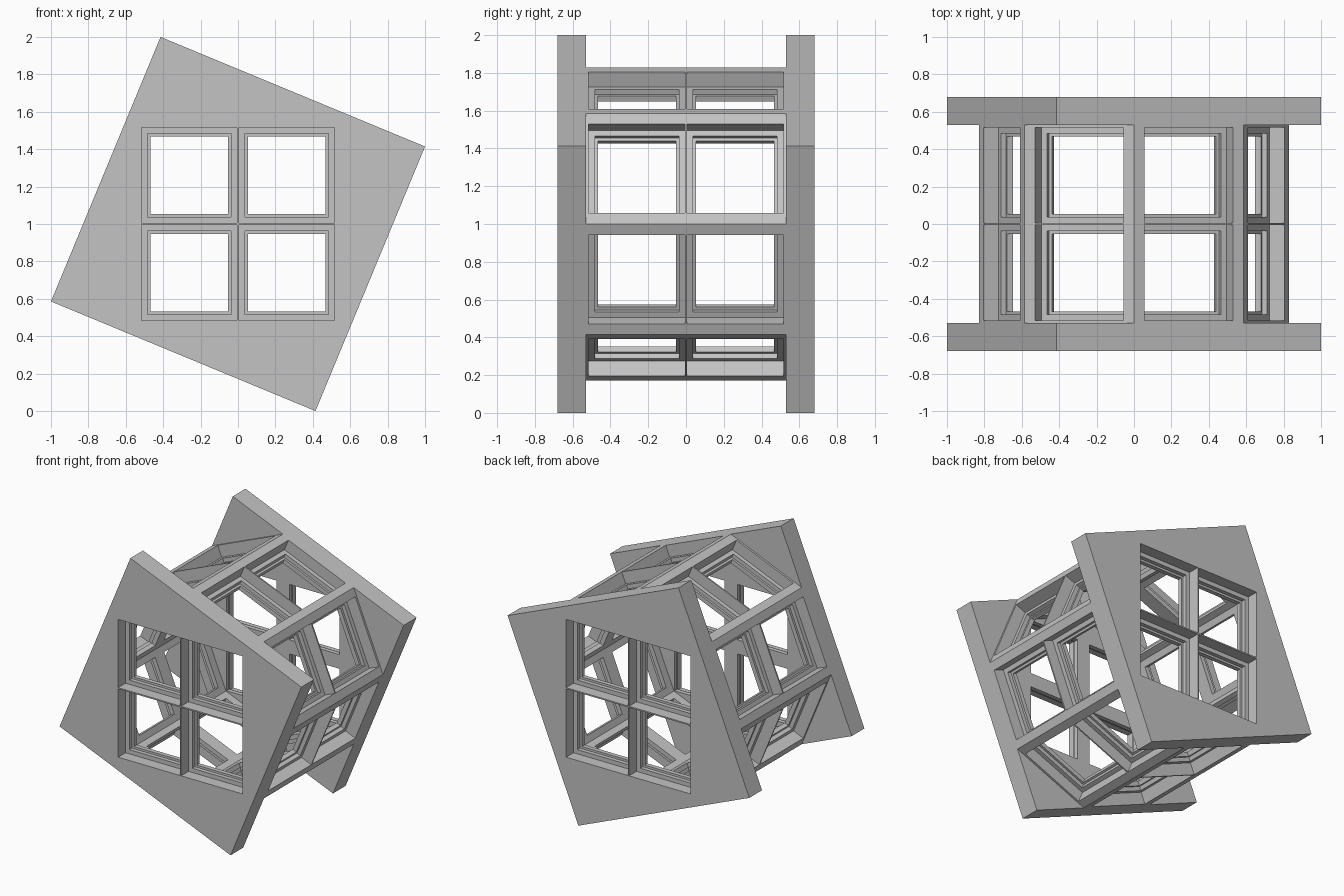
import bpy, bmesh, math
from mathutils import Vector, Matrix

cube = bpy.data.objects.get("Cube")
if cube:
    bpy.data.objects.remove(cube, do_unlink=True)

TILT = math.radians(22.5)
CENTRE = Vector((0, 0, 1))
APOTHEM = 0.7654           # from the axis to the flat sides
WALL = 0.15                # thickness of plates and drum wall
HALF_LENGTH = 0.53         # half length of the drum along y
PANE, PANE_OFFSET = 0.255, 0.26
# stepped window recess: (inset from the pane edge, depth below the surface)
STEPS = [(0, -0.02), (0, 0.087), (0.032, 0.087),
         (0.032, 0.117), (0.048, 0.117), (0.048, 0.17)]

grey = bpy.data.materials.new("plain_grey")
grey.use_nodes = True
grey.diffuse_color = (0.55, 0.55, 0.55, 1)
grey.node_tree.nodes["Principled BSDF"].inputs["Base Color"].default_value = grey.diffuse_color


def make_object(name, bm):
    bmesh.ops.recalc_face_normals(bm, faces=bm.faces)
    mesh = bpy.data.meshes.new(name)
    bm.to_mesh(mesh)
    bm.free()
    mesh.materials.append(grey)
    obj = bpy.data.objects.new(name, mesh)
    bpy.context.collection.objects.link(obj)
    return obj


def loop(bm, sides, radius, y, phase):
    angles = [phase + math.tau * i / sides for i in range(sides)]
    return [bm.verts.new(CENTRE + Vector((radius * math.cos(a), y, radius * math.sin(a))))
            for a in angles]


def bridge(bm, a, b):
    for i in range(len(a)):
        j = (i + 1) % len(a)
        bm.faces.new((a[i], a[j], b[j], b[i]))


def add_pane(bm, frame, u, v):
    """Add one stepped square recess cutter in the frame (u, v, depth)."""
    rings = []
    for inset, depth in STEPS:
        h = PANE - inset
        rings.append([bm.verts.new(frame @ Vector((u + su * h, v + sv * h, depth)))
                      for su, sv in ((-1, -1), (1, -1), (1, 1), (-1, 1))])
    for a, b in zip(rings, rings[1:]):
        bridge(bm, a, b)
    bm.faces.new(rings[0])
    bm.faces.new(rings[-1])


def frame_matrix(origin, u, v, depth):
    m = Matrix((u, v, depth)).transposed().to_4x4()
    m.translation = origin
    return m


def cut(obj, cutter_bm):
    """Cut the windows and bake the result."""
    cutter = make_object("window_cutter", cutter_bm)
    cutter.hide_render = True
    mod = obj.modifiers.new("windows", 'BOOLEAN')
    mod.operation, mod.solver, mod.object = 'DIFFERENCE', 'EXACT', cutter
    graph = bpy.context.evaluated_depsgraph_get()
    baked = bpy.data.meshes.new_from_object(obj.evaluated_get(graph))
    obj.modifiers.clear()
    obj.data = baked
    bpy.data.objects.remove(cutter, do_unlink=True)


X, Y, Z = Vector((1, 0, 0)), Vector((0, 1, 0)), Vector((0, 0, 1))

# Tilted square end plates, each with a level four-pane window
for name, side in (("front_plate", -1), ("back_plate", 1)):
    outer_y = side * (HALF_LENGTH + WALL)
    bm = bmesh.new()
    ends = [loop(bm, 4, APOTHEM * math.sqrt(2), y, TILT)
            for y in (outer_y, side * HALF_LENGTH)]
    bridge(bm, *ends)
    for end in ends:
        bm.faces.new(end)
    plate = make_object(name, bm)
    panes = bmesh.new()
    frame = frame_matrix(CENTRE + Y * outer_y, X, Z, -side * Y)
    for u in (-PANE_OFFSET, PANE_OFFSET):
        for v in (-PANE_OFFSET, PANE_OFFSET):
            add_pane(panes, frame, u, v)
    cut(plate, panes)

# Hollow eight-sided drum between the plates
bm = bmesh.new()
outer_r, inner_r = APOTHEM / math.cos(TILT), (APOTHEM - WALL) / math.cos(TILT)
loops = [loop(bm, 8, r, y, 0) for r, y in ((outer_r, -HALF_LENGTH), (outer_r, HALF_LENGTH),
                                          (inner_r, HALF_LENGTH), (inner_r, -HALF_LENGTH))]
for i in range(4):
    bridge(bm, loops[i], loops[(i + 1) % 4])
drum = make_object("eight_sided_drum", bm)

# A two-pane window in every side of the drum
panes = bmesh.new()
for k in range(8):
    a = TILT + k * math.tau / 8
    normal = Vector((math.cos(a), 0, math.sin(a)))
    tangent = Vector((-math.sin(a), 0, math.cos(a)))
    frame = frame_matrix(CENTRE + normal * APOTHEM, Y, tangent, -normal)
    for u in (-PANE_OFFSET, PANE_OFFSET):
        add_pane(panes, frame, u, 0)
cut(drum, panes)
